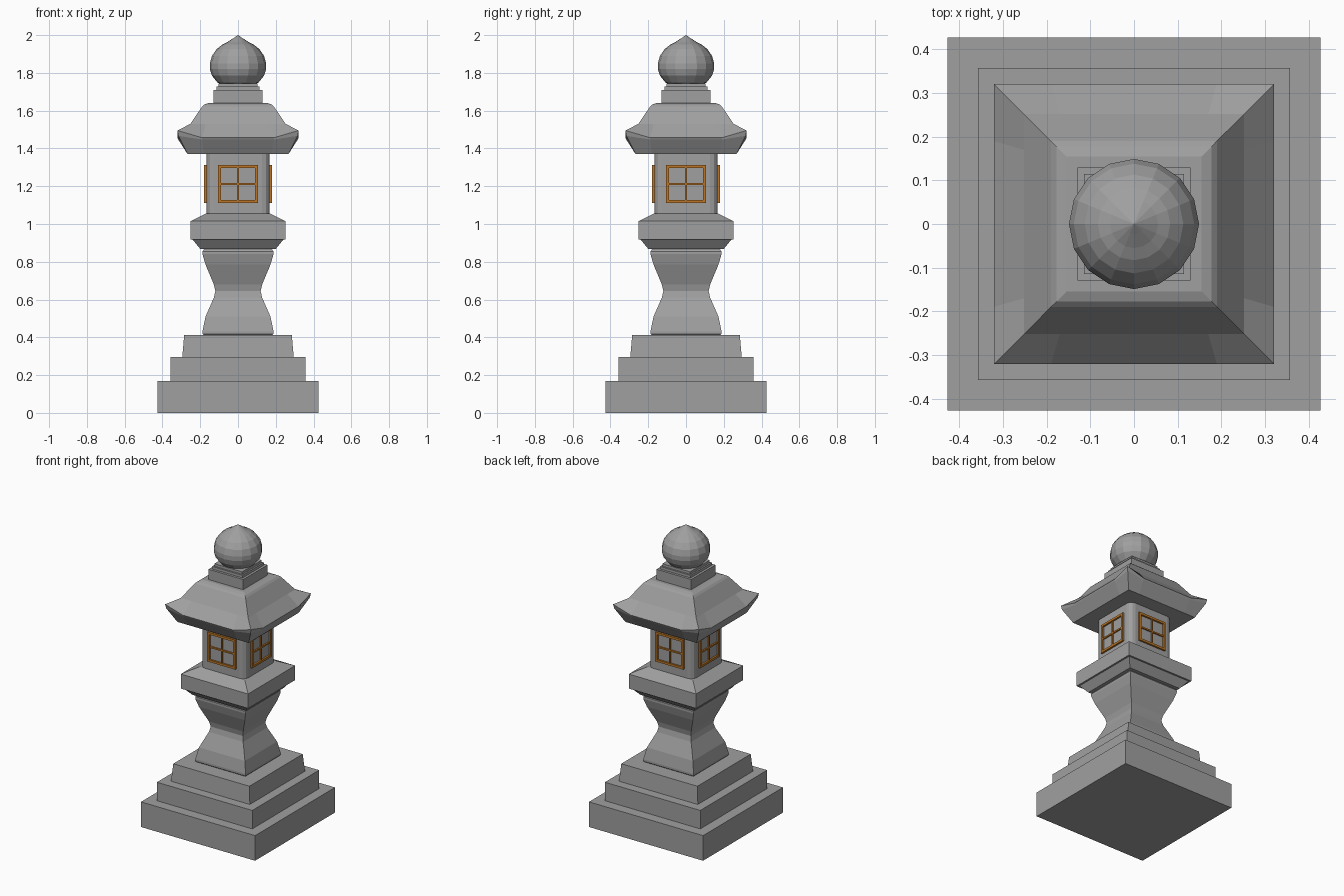
import bpy, bmesh, math

if "Cube" in bpy.data.objects:
    bpy.data.objects.remove(bpy.data.objects["Cube"])


def material(name, rgb):
    m = bpy.data.materials.new(name)
    m.diffuse_color = (*rgb, 1)
    m.use_nodes = True
    m.node_tree.nodes["Principled BSDF"].inputs["Base Color"].default_value = m.diffuse_color
    return m


STONE = material("grey stone", (0.35, 0.35, 0.35))
WOOD = material("orange wood", (0.50, 0.18, 0.02))


def finish(bm, name, mat):
    bmesh.ops.recalc_face_normals(bm, faces=bm.faces)
    me = bpy.data.meshes.new(name)
    bm.to_mesh(me)
    bm.free()
    me.materials.append(mat)
    ob = bpy.data.objects.new(name, me)
    bpy.context.collection.objects.link(ob)
    return ob


def square(h, z):
    return [(-h, -h, z), (h, -h, z), (h, h, z), (-h, h, z)]


def circle(r, z, n=16):
    return [(r * math.cos(2 * math.pi * i / n), r * math.sin(2 * math.pi * i / n), z) for i in range(n)]


def loft(name, rings, mat=STONE):
    """Skin a stack of closed rings and cap both ends."""
    bm = bmesh.new()
    vs = [[bm.verts.new(p) for p in r] for r in rings]
    n = len(vs[0])
    for a, b in zip(vs, vs[1:]):
        for i in range(n):
            j = (i + 1) % n
            bm.faces.new((a[i], a[j], b[j], b[i]))
    bm.faces.new(vs[0][::-1])
    bm.faces.new(vs[-1])
    bmesh.ops.remove_doubles(bm, verts=bm.verts, dist=1e-5)
    return finish(bm, name, mat)


def square_stack(name, profile):
    return loft(name, [square(h, z) for h, z in profile])


# Stepped base
square_stack("base_step_bottom", [(0.427, 0), (0.427, 0.17)])
square_stack("base_step_middle", [(0.357, 0.17), (0.357, 0.295)])
square_stack("base_step_top", [(0.295, 0.295), (0.285, 0.412)])

# Waisted pedestal
square_stack("pedestal", [(0.18, 0.41), (0.188, 0.418), (0.188, 0.432), (0.172, 0.51), (0.128, 0.61),
                          (0.12, 0.645), (0.128, 0.68), (0.172, 0.785), (0.188, 0.84),
                          (0.188, 0.855), (0.178, 0.868)])

# Platform under the light chamber
square_stack("platform", [(0.20, 0.868), (0.24, 0.917), (0.252, 0.917), (0.252, 1.015), (0.17, 1.055)])

# Light chamber with rounded corners
H, R = 0.168, 0.04


def rounded(z):
    pts = []
    for q in range(4):
        for k in range(4):
            a = math.radians(90 * q + 30 * k)
            sx = 1 if q in (0, 3) else -1
            sy = 1 if q in (0, 1) else -1
            pts.append((sx * (H - R) + R * math.cos(a), sy * (H - R) + R * math.sin(a), z))
    return pts


loft("light_chamber", [rounded(1.05), rounded(1.375)])

# Window frames on all four sides: four rails and two crossing bars
bars = [(-0.0975, 1.2125, 0.0075, 0.10), (0.0975, 1.2125, 0.0075, 0.10),
        (0, 1.12, 0.105, 0.0075), (0, 1.305, 0.105, 0.0075),
        (0, 1.2125, 0.005, 0.0925), (0, 1.2125, 0.0975, 0.005)]
for side, name in enumerate(("front", "right", "back", "left")):
    bm = bmesh.new()
    for i, (x, z, hx, hz) in enumerate(bars):
        depth = 0.012 if i < 4 else 0.009
        new = bmesh.ops.create_cube(bm, size=1)["verts"]
        bmesh.ops.scale(bm, vec=(2 * hx, depth + 0.01, 2 * hz), verts=new)
        bmesh.ops.translate(bm, vec=(x, -H - depth / 2 + 0.005, z), verts=new)
    frame = finish(bm, "window_frame_" + name, WOOD)
    frame.rotation_euler.z = side * math.pi / 2


# Roof: each side has two extra points so the eaves turn up at the corners
def roof_ring(h, inner, z_corner, z_mid):
    pts = []
    for q in range(4):
        c, s = round(math.cos(q * math.pi / 2)), round(math.sin(q * math.pi / 2))
        for x, z in ((-h, z_corner), (-inner, z_mid), (inner, z_mid)):
            pts.append((c * x + s * h, s * x - c * h, z))
    return pts


loft("roof", [roof_ring(0.267, 0.18, 1.37, 1.37), roof_ring(0.316, 0.19, 1.467, 1.447),
              roof_ring(0.321, 0.19, 1.495, 1.457), roof_ring(0.252, 0.17, 1.53, 1.53),
              roof_ring(0.19, 0.13, 1.622, 1.622), roof_ring(0.178, 0.12, 1.633, 1.633),
              roof_ring(0.155, 0.1, 1.641, 1.641)])

# Stepped plates on the roof
square_stack("finial_plate_lower", [(0.13, 1.635), (0.13, 1.71)])
square_stack("finial_plate_middle", [(0.114, 1.71), (0.114, 1.728)])
square_stack("finial_plate_upper", [(0.104, 1.728), (0.104, 1.745)])

# Onion-shaped finial
loft("finial", [circle(r, z) for r, z in [
    (0.09, 1.74), (0.11, 1.75), (0.138, 1.785), (0.149, 1.82), (0.149, 1.85), (0.138, 1.89),
    (0.113, 1.926), (0.083, 1.95), (0.055, 1.964), (0.024, 1.984), (0, 2.0)]][:-1] + [circle(0.0005, 2.0)])
